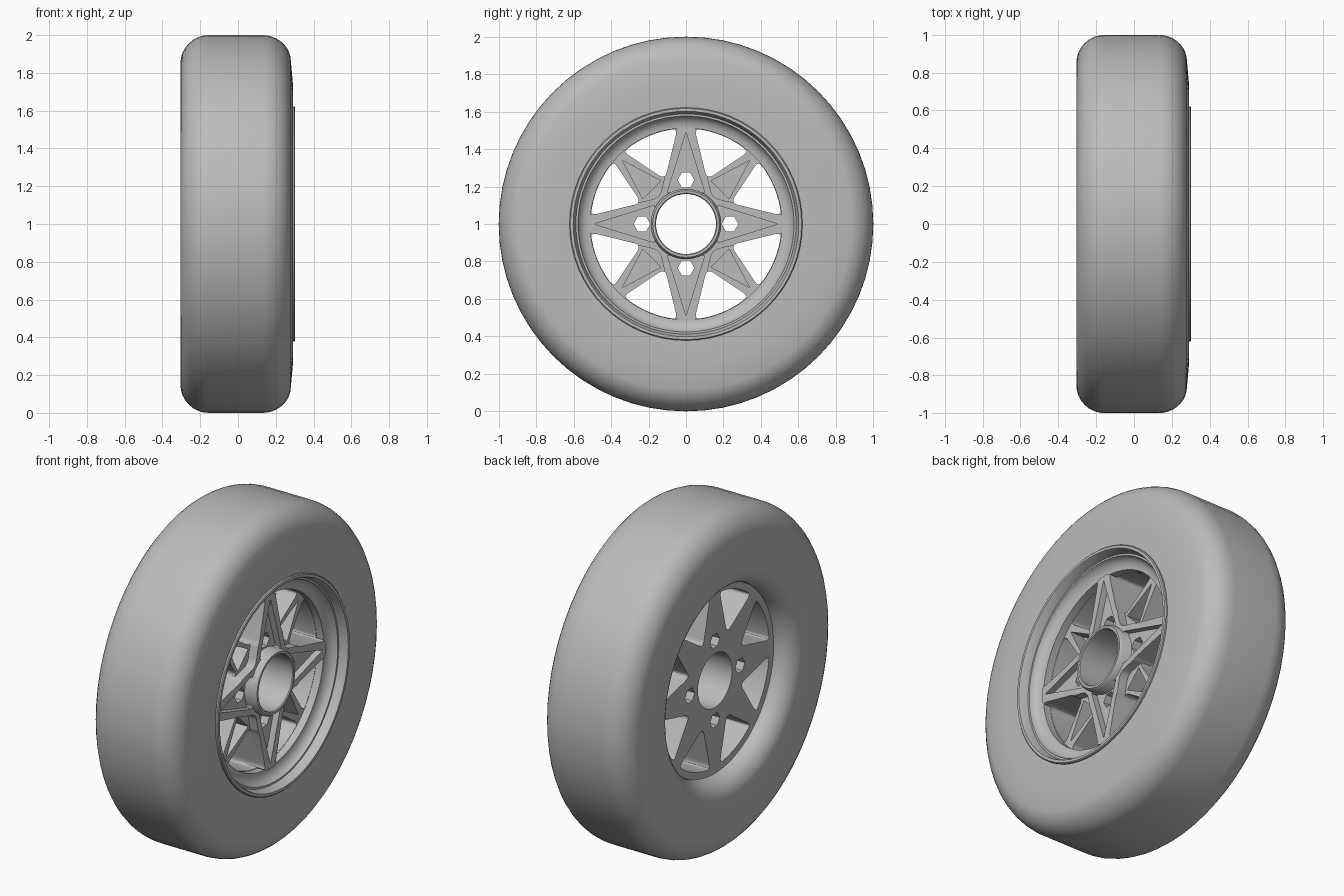
import bpy, bmesh
from math import sin, cos, pi, radians
from mathutils import Vector, Matrix

if "Cube" in bpy.data.objects:
    bpy.data.objects.remove(bpy.data.objects["Cube"])

grey = bpy.data.materials.new("grey")
grey.use_nodes = True
COLOUR = (0.5, 0.5, 0.5, 1)
grey.diffuse_color = COLOUR
grey.node_tree.nodes["Principled BSDF"].inputs["Base Color"].default_value = COLOUR


def finish(name, bm):
    """Turn a bmesh built around the axle into an object."""
    bmesh.ops.recalc_face_normals(bm, faces=bm.faces)
    bmesh.ops.translate(bm, verts=bm.verts, vec=(0, 0, 1))
    mesh = bpy.data.meshes.new(name)
    bm.to_mesh(mesh)
    bm.free()
    mesh.materials.append(grey)
    obj = bpy.data.objects.new(name, mesh)
    bpy.context.collection.objects.link(obj)
    return obj


def smooth(obj, angle=35):
    bpy.ops.object.select_all(action='DESELECT')
    obj.select_set(True)
    bpy.context.view_layer.objects.active = obj
    bpy.ops.object.shade_smooth_by_angle(angle=radians(angle))


def revolve(name, profile, steps=64):
    """Spin a closed (x, radius) profile round the axle."""
    bm = bmesh.new()
    rings = []
    for i in range(steps):
        a = 2 * pi * i / steps
        rings.append([bm.verts.new((x, r * sin(a), r * cos(a))) for x, r in profile])
    n = len(profile)
    for i in range(steps):
        p, q = rings[i], rings[(i + 1) % steps]
        for j in range(n):
            k = (j + 1) % n
            bm.faces.new((p[j], p[k], q[k], q[j]))
    obj = finish(name, bm)
    smooth(obj)
    return obj


def arc(cx, cr, rx, rr, start, end, steps=8):
    angles = [radians(start + (end - start) * i / steps) for i in range(steps + 1)]
    return [(cx + rx * cos(a), cr + rr * sin(a)) for a in angles]


def rounded(points, radius, steps=5):
    """Round every corner of a polygon."""
    out = []
    pts = [Vector(p) for p in points]
    for i, p in enumerate(pts):
        a, b = pts[i - 1] - p, pts[(i + 1) % len(pts)] - p
        s = p + a.normalized() * min(radius, a.length * 0.45)
        e = p + b.normalized() * min(radius, b.length * 0.45)
        for k in range(steps + 1):
            t = k / steps
            out.append(s * (1 - t) ** 2 + p * 2 * t * (1 - t) + e * t ** 2)
    return out


def prisms(name, shapes, x0, x1):
    """Extrude flat (y, z) outlines along the axle, all in one object."""
    bm = bmesh.new()
    for shape in shapes:
        face = bm.faces.new([bm.verts.new((x0, u, v)) for u, v in shape])
        grown = bmesh.ops.extrude_face_region(bm, geom=[face])["geom"]
        verts = [g for g in grown if isinstance(g, bmesh.types.BMVert)]
        bmesh.ops.translate(bm, verts=verts, vec=(x1 - x0, 0, 0))
    bmesh.ops.remove_doubles(bm, verts=bm.verts, dist=1e-5)
    return finish(name, bm)


def turned(shape, offset=0):
    """Four copies of an outline, a quarter turn apart."""
    return [[Matrix.Rotation(offset + i * pi / 2, 2) @ Vector(p) for p in shape]
            for i in range(4)]


def mirrored(shape):
    return [(-u, v) for u, v in reversed(shape)]


def cut(obj, cutters):
    bpy.context.view_layer.objects.active = obj
    for c in cutters:
        mod = obj.modifiers.new(c.name, 'BOOLEAN')
        mod.operation, mod.solver, mod.object = 'DIFFERENCE', 'EXACT', c
        bpy.ops.object.modifier_apply(modifier=mod.name)


# Tyre: rounded shoulders, slightly tapered front wall, curled back bead
tyre = ([(-0.19, 0.55)] + arc(-0.19, 0.67, 0.115, 0.12, 270, 180)[1:]
        + arc(-0.155, 0.85, 0.15, 0.15, 180, 90)
        + arc(0.13, 0.86, 0.15, 0.14, 90, 10)
        + [(0.29, 0.75), (0.287, 0.61), (0.2, 0.57)])
revolve("tyre", tyre)

# Rim: front lip, bowl and inner barrel
rim = ([(0.27, 0.622), (0.297, 0.622), (0.302, 0.617), (0.302, 0.602), (0.295, 0.598),
        (0.25, 0.588)]
       + arc(0.26, 0.512, 0.055, 0.066, 100, 180, 6)
       + [(-0.19, 0.512), (-0.19, 0.55), (0.2, 0.58)])
revolve("rim", rim)

# Hub collar
revolve("hub", [(-0.19, 0.16), (0.245, 0.16), (0.25, 0.165), (0.25, 0.178),
                (0.235, 0.188), (-0.19, 0.188)], 48)

# Spoke disc and the raised four pointed star on its front
disc = revolve("spoke_disc", [(-0.19, 0.17), (0.16, 0.17), (0.16, 0.53), (-0.19, 0.53)])
arm = rounded([(-0.06, 0.515), (0.06, 0.515), (0.145, 0.145), (0.02, 0.02), (-0.02, 0.02),
               (-0.145, 0.145)], 0.005)
quarter = [(-0.06, 0.515), (0.06, 0.515), (0.118, 0.235)]
outline = []
for i in range(4):
    turn = Matrix.Rotation(-i * pi / 2, 2)
    outline += [turn @ Vector(p) for p in quarter + [(0.14, 0.14), (0.235, 0.118)]]
star = prisms("raised_star", [rounded(outline, 0.04)], 0.1, 0.213)

# Cutters: windows, bolt holes, hub bore and the sunken spoke centres
edge = [(0.51 * sin(a), 0.51 * cos(a)) for a in
        [0.09 + (0.715 - 0.09) * i / 6 for i in range(7)]]
window = rounded([(0.112, 0.238)] + edge, 0.04)
hexagon = [(0.045 * cos(i * pi / 3), 0.045 * sin(i * pi / 3)) for i in range(6)]
bolts = [[(u + 0.235 * cos(a), v + 0.235 * sin(a)) for u, v in hexagon]
         for a in (0, pi / 2, pi, 3 * pi / 2)]
bore = [(0.175 * cos(i * pi / 16), 0.175 * sin(i * pi / 16)) for i in range(32)]
through = prisms("cut_through", turned(window) + turned(mirrored(window)) + bolts + [bore],
                 -0.4, 0.4)
large = prisms("cut_large", turned([(0, 0.49), (0.1, 0.168), (-0.1, 0.168)]), 0.175, 0.4)
small = prisms("cut_small", turned([(0, 0.48), (0.068, 0.257), (-0.068, 0.257)], pi / 4),
               0.07, 0.4)
cut(disc, [through, small])
cut(star, [through, large])
for c in (through, large, small):
    bpy.data.objects.remove(c)
smooth(disc, 30)
smooth(star, 30)
